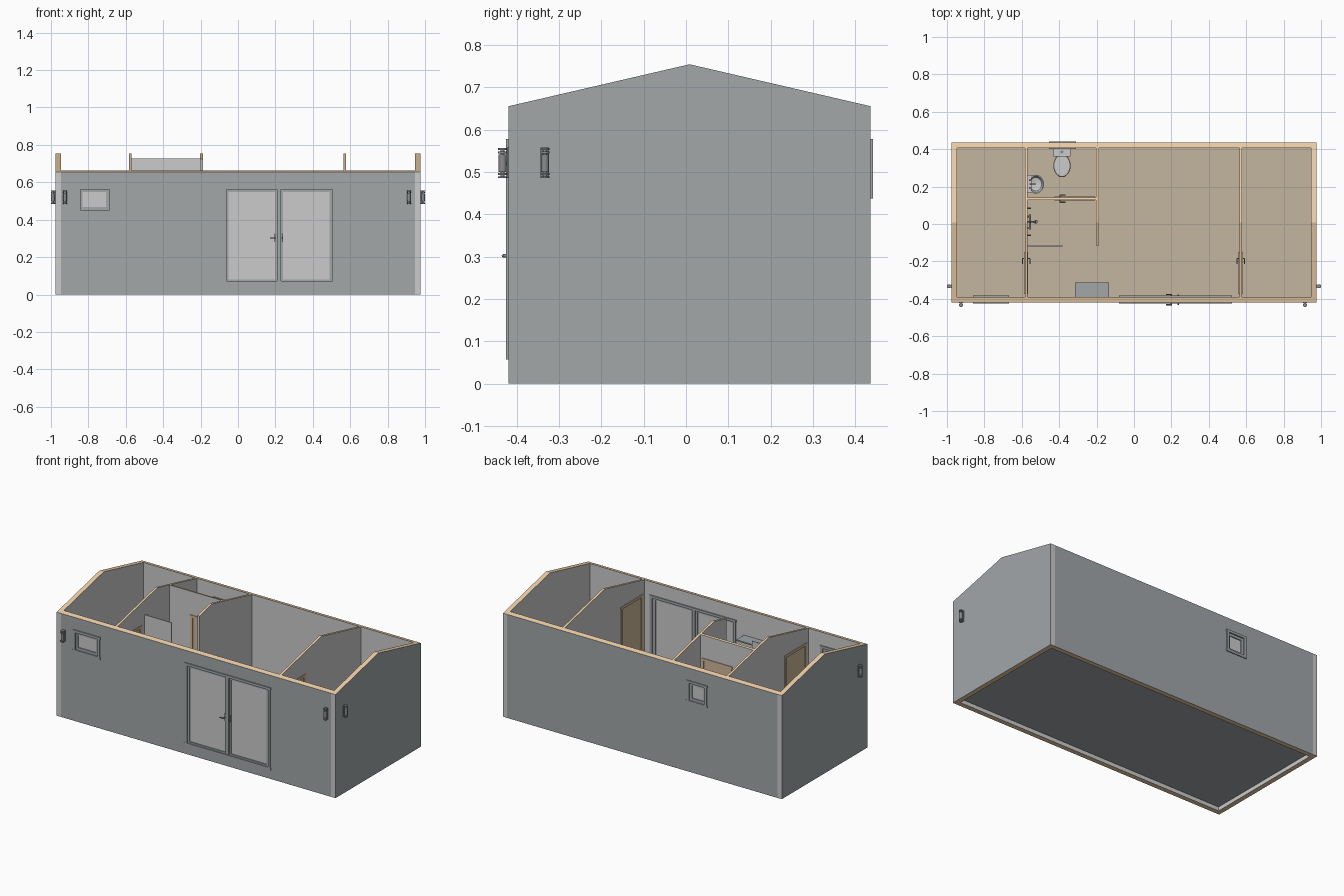
import bpy, bmesh, math
from mathutils import Vector, Matrix

if "Cube" in bpy.data.objects:
    bpy.data.objects.remove(bpy.data.objects["Cube"])


def material(name, rgb):
    m = bpy.data.materials.new(name)
    m.diffuse_color = (*rgb, 1)
    m.use_nodes = True
    m.node_tree.nodes["Principled BSDF"].inputs["Base Color"].default_value = m.diffuse_color
    return m


TAN = material("wood_edge", (0.85, 0.62, 0.39))
FLOOR = material("floor_wood", (0.55, 0.46, 0.35))
CLAD = material("cladding", (0.36, 0.385, 0.395))
DOOR = material("door_wood", (0.62, 0.48, 0.32))
METAL = material("dark_metal", (0.25, 0.26, 0.27))
GREY = material("plaster", (0.8, 0.8, 0.8))

X, YF, YB, T = 0.976, -0.419, 0.436, 0.03       # outer shell and wall thickness
RIDGE_Y, RIDGE_Z, EAVE_Z = 0.0085, 0.754, 0.655
FL = 0.045                                      # floor level


def finish(bm, name, mat=None, smooth=False):
    bmesh.ops.recalc_face_normals(bm, faces=bm.faces)
    me = bpy.data.meshes.new(name)
    bm.to_mesh(me)
    bm.free()
    ob = bpy.data.objects.new(name, me)
    bpy.context.collection.objects.link(ob)
    if mat:
        me.materials.append(mat)
    if smooth:
        bpy.context.view_layer.objects.active = ob
        bpy.ops.object.select_all(action='DESELECT')
        ob.select_set(True)
        bpy.ops.object.shade_smooth_by_angle(angle=math.radians(35))
    return ob


def boxes(name, parts, mat=None):
    """One object from (x0, x1, y0, y1, z0, z1) boxes."""
    bm = bmesh.new()
    for x0, x1, y0, y1, z0, z1 in parts:
        m = Matrix.Translation(((x0 + x1) / 2, (y0 + y1) / 2, (z0 + z1) / 2))
        m = m @ Matrix.Diagonal((x1 - x0, y1 - y0, z1 - z0, 1))
        bmesh.ops.create_cube(bm, size=1, matrix=m)
    return finish(bm, name, mat)


def rods(name, parts, mat=None, seg=16):
    """One object from (start, end, radius) cylinders."""
    bm = bmesh.new()
    for a, b, r in parts:
        a, b = Vector(a), Vector(b)
        rot = (b - a).to_track_quat('Z', 'Y').to_matrix().to_4x4()
        bmesh.ops.create_cone(bm, cap_ends=True, segments=seg, radius1=r, radius2=r,
                              depth=(b - a).length, matrix=Matrix.Translation((a + b) / 2) @ rot)
    return finish(bm, name, mat, True)


def lathe(name, profile, loc, scale, seg=24):
    """Spin an (r, z) profile round z, stretched by scale."""
    bm = bmesh.new()
    vs = [bm.verts.new((r, 0, z)) for r, z in profile]
    es = [bm.edges.new(p) for p in zip(vs, vs[1:])]
    bmesh.ops.spin(bm, geom=vs + es, axis=(0, 0, 1), cent=(0, 0, 0), steps=seg, angle=math.tau)
    bmesh.ops.remove_doubles(bm, verts=bm.verts, dist=1e-5)
    bmesh.ops.transform(bm, verts=bm.verts, matrix=Matrix.Translation(loc) @ Matrix.Diagonal((*scale, 1)))
    return finish(bm, name, None, True)


def roof(y):
    half = RIDGE_Y - YF
    return RIDGE_Z - (RIDGE_Z - EAVE_Z) * abs(y - RIDGE_Y) / half


def wall(name, x0, x1, y0, y1, z0=0.0, out=None):
    """Wall whose top follows the gable; wood on cut edges, cladding outside."""
    pts = [(y0, z0), (y1, z0), (y1, roof(y1))]
    if y0 < RIDGE_Y < y1:
        pts.append((RIDGE_Y, RIDGE_Z))
    pts.append((y0, roof(y0)))
    bm = bmesh.new()
    f = bm.faces.new([bm.verts.new((x0, y, z)) for y, z in pts])
    ext = bmesh.ops.extrude_face_region(bm, geom=[f])['geom']
    bmesh.ops.translate(bm, vec=(x1 - x0, 0, 0), verts=[v for v in ext if isinstance(v, bmesh.types.BMVert)])
    bmesh.ops.recalc_face_normals(bm, faces=bm.faces)
    for f in bm.faces:
        if abs(f.normal.z) > 0.5:
            f.material_index = 1
        elif out and f.normal.dot(Vector(out)) > 0.5:
            f.material_index = 2
    ob = finish(bm, name)
    for m in (GREY, TAN, CLAD):
        ob.data.materials.append(m)
    return ob


def place(axis, u0, u1, n0, n1, z0, z1):
    """Box for a wall whose normal is the given axis."""
    return (u0, u1, n0, n1, z0, z1) if axis == 'y' else (n0, n1, u0, u1, z0, z1)


def cut(ob, part):
    cutter = boxes("cutter", [part], GREY)
    mod = ob.modifiers.new("opening", 'BOOLEAN')
    mod.operation, mod.solver, mod.object = 'DIFFERENCE', 'EXACT', cutter
    bpy.context.view_layer.objects.active = ob
    bpy.ops.object.modifier_apply(modifier=mod.name)
    bpy.data.objects.remove(cutter)


def ring(axis, u0, u1, n0, n1, z0, z1, w, lip=0.0):
    """Four bars; head and sill stick out sideways by lip."""
    return [place(axis, u0, u1, n0, n1, z1 - w, z1), place(axis, u0, u1, n0, n1, z0, z0 + w),
            place(axis, u0 + lip, u0 + lip + w, n0, n1, z0 + w, z1 - w),
            place(axis, u1 - lip - w, u1 - lip, n0, n1, z0 + w, z1 - w)]


def opening(name, ob, axis, u0, u1, n0, n1, z0, z1, proud, mat):
    """Cut a hole and add trim on both faces of the wall."""
    g = 0.013
    cut(ob, place(axis, u0 + g, u1 - g, n0 - .02, n1 + .02, z0 + g, z1 - g))
    boxes(name + "_trim", ring(axis, u0, u1, n0 - proud, n0, z0, z1, .016, .003)
          + ring(axis, u0, u1, n1, n1 + proud, z0, z1, .016, .003), mat)


def glazing(name, u0, u1, yc, z0, z1, g0, g1, h0, h1):
    """Sash bars around a pane (normal along y)."""
    boxes(name + "_sash", [(u0, g0, yc - .009, yc + .009, z0, z1), (g1, u1, yc - .009, yc + .009, z0, z1),
                           (g0, g1, yc - .009, yc + .009, z0, h0), (g0, g1, yc - .009, yc + .009, h1, z1)], CLAD)
    boxes(name + "_glass", [(g0, g1, yc - .003, yc + .003, h0, h1)])


# Shell
wall("left_wall", -X, -X + T, YF, YB, out=(-1, 0, 0))
wall("right_wall", X - T, X, YF, YB, out=(1, 0, 0))
front = wall("front_wall", -X + T, X - T, YF, YF + T, out=(0, -1, 0))
back = wall("back_wall", -X + T, X - T, YB - T, YB, out=(0, 1, 0))
boxes("floor_base", [(-X + T, X - T, YF + T, YB - T, .025, .038)], CLAD)
boxes("floor", [(-X + T, X - T, YF + T, YB - T, .038, FL)], FLOOR)

# Partitions
YI, YJ = YF + T, YB - T
wall_a = wall("partition_left", -.584, -.570, YI, YJ, FL)
wall("partition_bath", -.203, -.188, -.115, YJ, FL)
wall_c = wall("partition_right", .563, .578, YI, YJ, FL)
cross = wall("partition_cross", -.570, -.203, .129, .143, FL)

# Windows and glazed double door
yf, yb = YF + T / 2, YB - T / 2
opening("front_window", front, 'y', -.861, -.668, YF, YI, .437, .578, .006, CLAD)
glazing("front_window", -.848, -.681, yf, .45, .565, -.832, -.706, .467, .549)
opening("back_window", back, 'y', -.455, -.310, YJ, YB, .437, .578, .006, CLAD)
glazing("back_window", -.442, -.323, yb, .45, .565, -.423, -.342, .467, .549)
opening("entrance", front, 'y', -.080, .525, YF, YI, .057, .578, .006, CLAD)
glazing("entrance_left", -.067, .217, yf, .07, .565, -.050, .197, .08, .549)
glazing("entrance_right", .221, .512, yf, .07, .565, .241, .490, .08, .549)
boxes("entrance_mullion", [(.209, .229, YF - .003, YI + .003, .07, .565)], CLAD)
for side, y, s in (("outer", yf - .009, -1), ("inner", yf + .009, 1)):
    e = y + s * .019
    rods("entrance_handle_" + side, [((.2, y, .302), (.2, e, .302), .004), ((.202, e, .302), (.172, e, .302), .003),
                                     ((.237, y, .302), (.237, e, .302), .004)], METAL)
    boxes("entrance_plate_" + side, [(x - .004, x + .004, min(y, y + s * .004), max(y, y + s * .004), .28, .325)
                                     for x in (.2, .237)], METAL)

# Interior doors
for name, ob, ax, u0, u1, n0, n1, hu, d in (("left_door", wall_a, 'x', -.375, -.150, -.584, -.570, -.185, -1),
                                            ("right_door", wall_c, 'x', -.375, -.150, .563, .578, -.185, -1),
                                            ("bath_door", cross, 'y', -.425, -.208, .129, .143, -.395, 1)):
    opening(name, ob, ax, u0, u1, n0, n1, FL, .578, .004, DOOR)
    boxes(name + "_leaf", [place(ax, u0 + .013, u1 - .013, n0 + .002, n1 - .002, FL, .565)], DOOR)
    n, parts = (n0 + n1) / 2, []
    for s in (-1, 1):
        o = n + s * .02
        p = [(hu, n, .3), (hu, o, .3), (hu + d * .028, o, .3)]
        p = [Vector(q if ax == 'y' else (q[1], q[0], q[2])) for q in p]
        parts += [(p[0], p[1], .003), (p[1], p[2], .003)]
    rods(name + "_handle", parts, METAL)

# Outside wall lamps
for i, (px, py, dx, dy) in enumerate(((-.925, YF, 0, -1), (.914, YF, 0, -1), (-X, -.333, -1, 0), (X, -.333, 1, 0))):
    c = Vector((px + dx * .014, py + dy * .014, 0))
    at = lambda z: c + Vector((0, 0, z))
    rods(f"lamp_{i}", [(at(.500), at(.541), .0095), (at(.486), at(.556), .005)]
         + [(at(z), at(z + .004), .0105) for z in (.485, .493, .544, .552)], METAL)
    w, q = .010, .004
    boxes(f"lamp_plate_{i}", [(px - w, px + w, py - q, py, .485, .557) if dy else
                              (min(px, px + dx * q), max(px, px + dx * q), py - w, py + w, .485, .557),
                              (min(px, c.x) - .003, max(px, c.x) + .003, min(py, c.y) - .003,
                               max(py, c.y) + .003, .515, .525)], METAL)

# Wall shelf with hooks
boxes("shelf", [(-.315, -.134, YI, -.312, .49, .498), (-.315, -.134, YI, YI + .008, .46, .49)], CLAD)
rods("shelf_hooks", [((x, YI + .004, .468), (x, YI + .03, .468), .003) for x in (-.29, -.245, -.20, -.155)]
     + [((x, YI + .03, .466), (x, YI + .03, .482), .003) for x in (-.29, -.245, -.20, -.155)], METAL, 8)

# Shower screen, riser and head
boxes("shower_screen", [(-.570, -.382, -.119, -.113, FL, .632)])
rods("shower", [((-.556, .012, .30), (-.556, .012, .55), .003), ((-.556, .012, .55), (-.525, .012, .55), .003),
                ((-.525, .012, .538), (-.525, .012, .55), .010), ((-.556, -.03, .30), (-.556, .05, .30), .006),
                ((-.57, -.02, .30), (-.556, -.02, .30), .005), ((-.57, .04, .30), (-.556, .04, .30), .005),
                ((-.57, .012, .54), (-.556, .012, .54), .004)], METAL)
rods("shower_hooks", [((-.57, y, .42), (-.55, y, .42), .004) for y in (.085, -.06)], METAL)

# Wash basin with tap
lathe("basin", [(0, -.045), (.02, -.045), (.042, -.02), (.048, 0), (.042, 0), (.034, -.018), (0, -.028)],
      (-.525, .213, .27), (.92, 1.05, 1))
boxes("basin_back", [(-.570, -.548, .165, .261, .238, .272)])
rods("basin_pedestal", [((-.535, .213, FL), (-.535, .213, .23), .015)])
rods("basin_tap", [((-.555, .213, .27), (-.555, .213, .297), .004), ((-.555, .213, .295), (-.525, .213, .291), .003),
                   ((-.556, .192, .27), (-.556, .192, .282), .005), ((-.556, .234, .27), (-.556, .234, .282), .005)], METAL)

# Toilet
lathe("toilet_bowl", [(0, FL), (.026, FL), (.024, .08), (.04, .125), (.045, .145), (0, .145)], (-.385, .312, 0), (1, 1.35, 1))
lathe("toilet_lid", [(0, .146), (.044, .146), (.046, .150), (.043, .155), (0, .156)], (-.385, .312, 0), (1, 1.35, 1))
boxes("toilet_tank", [(-.427, -.343, .365, YJ, .13, .235), (-.431, -.339, .361, YJ, .235, .245),
                      (-.41, -.36, .33, .375, FL, .14)])
rods("flush_button", [((-.385, .385, .245), (-.385, .385, .249), .008)], METAL)
